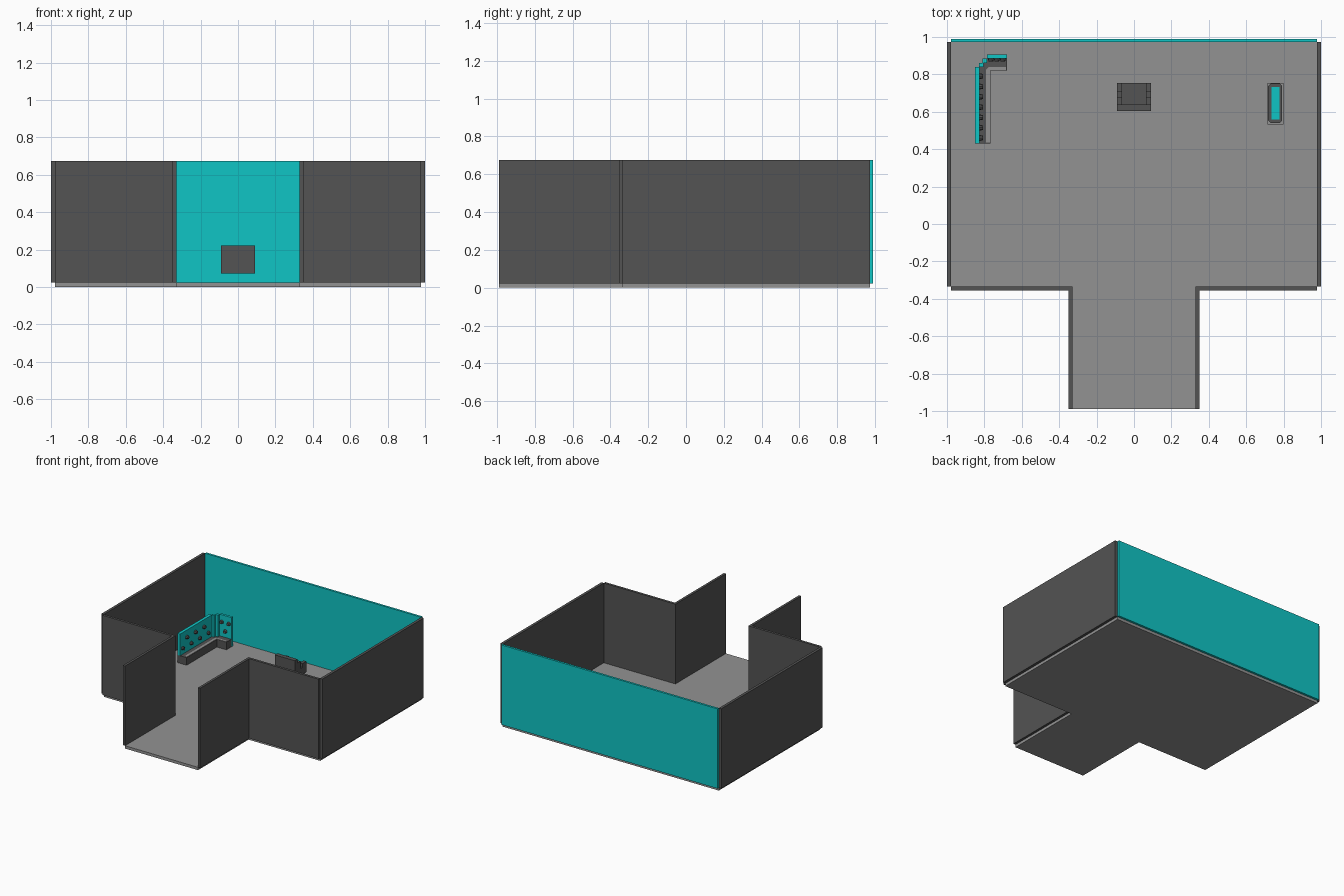
import bpy
import bmesh
from mathutils import Matrix, Vector

cube = bpy.data.objects.get("Cube")
if cube:
    bpy.data.objects.remove(cube, do_unlink=True)


def material(name, rgb):
    m = bpy.data.materials.new(name)
    m.diffuse_color = (*rgb, 1)
    m.use_nodes = True
    m.node_tree.nodes["Principled BSDF"].inputs["Base Color"].default_value = (*rgb, 1)
    return m


DARK = material("dark grey", (0.087, 0.087, 0.087))
GREY = material("floor grey", (0.29, 0.29, 0.29))
TEAL = material("turquoise", (0.005, 0.56, 0.56))


def finish(name, bm, mat):
    mesh = bpy.data.meshes.new(name)
    bm.to_mesh(mesh)
    bm.free()
    mesh.materials.append(mat)
    ob = bpy.data.objects.new(name, mesh)
    bpy.context.collection.objects.link(ob)
    return ob


def add_box(bm, x0, x1, y0, y1, z0, z1):
    size = Matrix.Diagonal((x1 - x0, y1 - y0, z1 - z0, 1))
    mid = Matrix.Translation(((x0 + x1) / 2, (y0 + y1) / 2, (z0 + z1) / 2))
    bmesh.ops.create_cube(bm, size=1, matrix=mid @ size)


def boxes(name, mat, *spans):
    bm = bmesh.new()
    for s in spans:
        add_box(bm, *s)
    return finish(name, bm, mat)


def prism(name, mat, outline, z0, z1):
    bm = bmesh.new()
    face = bm.faces.new([bm.verts.new((x, y, z0)) for x, y in outline])
    top = bmesh.ops.extrude_face_region(bm, geom=[face])["geom"]
    bmesh.ops.translate(bm, vec=(0, 0, z1 - z0),
                        verts=[v for v in top if isinstance(v, bmesh.types.BMVert)])
    bmesh.ops.recalc_face_normals(bm, faces=bm.faces)
    return finish(name, bm, mat)


# T-shaped floor
FLOOR, TOP = 0.023, 0.675
IN, OUT = 0.978, 1.0        # inner and outer faces of the room walls
HALL = 0.33                 # half width of the entrance hall
FRONT, BACK, ENTRY = -0.335, 0.972, -0.988
prism("floor", GREY, [(-HALL, ENTRY), (HALL, ENTRY), (HALL, FRONT), (IN, FRONT),
                      (IN, BACK), (-IN, BACK), (-IN, FRONT), (-HALL, FRONT)], 0, FLOOR)

# Walls, hung on the outside of the floor edges
boxes("back_wall", TEAL, (-IN, IN, BACK, 0.99, FLOOR, TOP))
for side, s in (("left", 1), ("right", -1)):
    def span(a, b):
        return sorted((s * a, s * b))
    boxes(side + "_side_wall", DARK, (*span(IN, OUT), FRONT, BACK, FLOOR, TOP))
    boxes(side + "_front_wall", DARK, (*span(HALL + 0.02, IN), FRONT - 0.02, FRONT, FLOOR, TOP))
    boxes(side + "_hall_wall", DARK, (*span(HALL, HALL + 0.02), ENTRY, FRONT, FLOOR, TOP))

# L-shaped bench with a stepped corner
SEAT, RAIL = 0.085, 0.262
prism("bench_base", DARK, [(-0.85, 0.43), (-0.766, 0.43), (-0.766, 0.82), (-0.68, 0.82),
                           (-0.68, 0.885), (-0.785, 0.885), (-0.825, 0.84), (-0.85, 0.84)],
      FLOOR, SEAT)
prism("bench_front_trim", GREY, [(-0.79, 0.435), (-0.768, 0.435), (-0.768, 0.822), (-0.685, 0.822),
                                 (-0.685, 0.84), (-0.775, 0.84), (-0.79, 0.825)],
      SEAT, SEAT + 0.003)
boxes("bench_back_panel", TEAL,
      (-0.85, -0.825, 0.43, 0.84, SEAT, RAIL),
      (-0.83, -0.805, 0.84, 0.862, FLOOR, RAIL),
      (-0.81, -0.785, 0.862, 0.885, FLOOR, RAIL),
      (-0.785, -0.68, 0.885, 0.905, FLOOR, RAIL))

# Staggered knobs on the bench back
bm = bmesh.new()


def knob(loc, axis):
    turn = Vector((0, 0, 1)).rotation_difference(Vector(axis)).to_matrix().to_4x4()
    bmesh.ops.create_cone(bm, cap_ends=True, segments=8, radius1=0.016, radius2=0.012,
                          depth=0.018, matrix=Matrix.Translation(loc) @ turn)


for i in range(7):
    knob((-0.817, 0.46 + i * 0.055, (0.135, 0.205)[i % 2]), (1, 0, 0))
for i in range(3):
    knob((-0.765 + i * 0.032, 0.877, (0.205, 0.135)[i % 2]), (0, -1, 0))
finish("bench_knobs", bm, DARK)

# Raised console: front panel, notched sides and work surface
boxes("console_front", DARK, (-0.09, 0.09, 0.605, 0.64, 0.072, 0.222))
boxes("console_surface", DARK, (-0.065, 0.065, 0.64, 0.755, 0.072, 0.12))
for side, s in (("left", 1), ("right", -1)):
    x = sorted((s * 0.065, s * 0.09))
    boxes("console_%s_side" % side, DARK,
          (*x, 0.64, 0.68, 0.072, 0.19),
          (*x, 0.68, 0.705, 0.072, 0.13),
          (*x, 0.705, 0.755, 0.072, 0.16))


# Low table with chamfered rim and inlaid top
def chamfered(x0, x1, y0, y1, c):
    return [(x0 + c, y0), (x1 - c, y0), (x1, y0 + c), (x1, y1 - c),
            (x1 - c, y1), (x0 + c, y1), (x0, y1 - c), (x0, y0 + c)]


boxes("table_foot", GREY, (0.715, 0.8, 0.533, 0.755, FLOOR, FLOOR + 0.012))
prism("table_body", DARK, chamfered(0.717, 0.792, 0.54, 0.752, 0.014), FLOOR + 0.012, 0.12)
boxes("table_inlay", TEAL, (0.734, 0.777, 0.558, 0.732, 0.12, 0.125))
